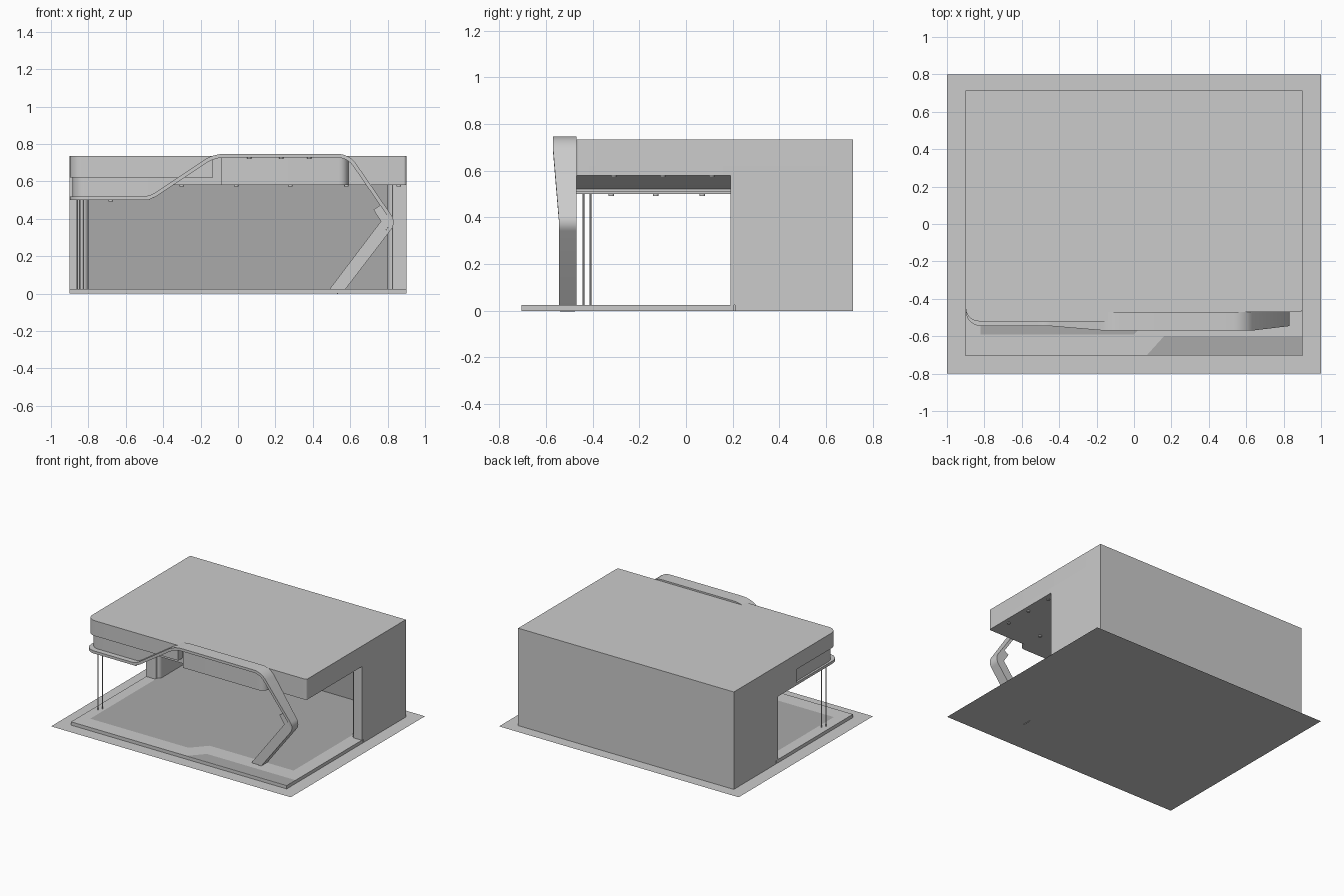
import bpy, bmesh, math
from mathutils import Vector as V

if "Cube" in bpy.data.objects:
    bpy.data.objects.remove(bpy.data.objects["Cube"])


def material(name, g):
    m = bpy.data.materials.new(name)
    m.diffuse_color = (g, g, g, 1)
    m.use_nodes = True
    m.node_tree.nodes["Principled BSDF"].inputs["Base Color"].default_value = m.diffuse_color
    return m


DARK = material("dark_grey", 0.4)


def rounded(pts, closed=True, n=6):
    """2D points (a, b[, cut]); corners with a cut length become smooth arcs."""
    out, count = [], len(pts)
    for i, p in enumerate(pts):
        c = V(p[:2])
        if len(p) < 3 or (not closed and i in (0, count - 1)):
            out.append(c)
            continue
        a = c + (V(pts[i - 1][:2]) - c).normalized() * p[2]
        b = c + (V(pts[(i + 1) % count][:2]) - c).normalized() * p[2]
        for k in range(n + 1):
            t = k / n
            # rational quadratic approximates a circular arc
            w = max(0.1, math.sin((a - c).angle(b - c) / 2))
            d = (1 - t) ** 2 + 2 * w * t * (1 - t) + t * t
            out.append((a * (1 - t) ** 2 + c * 2 * w * t * (1 - t) + b * t * t) / d)
    return out


def finish(name, bm, mat=None):
    bmesh.ops.recalc_face_normals(bm, faces=bm.faces)
    me = bpy.data.meshes.new(name)
    bm.to_mesh(me)
    bm.free()
    ob = bpy.data.objects.new(name, me)
    bpy.context.collection.objects.link(ob)
    if mat:
        me.materials.append(mat)
    return ob


def prism(name, pts, lo, hi, axis="z", mat=None):
    """Extrude a rounded outline along z (outline xy) or along y (outline xz)."""
    bm = bmesh.new()
    place = (lambda p, h: (p.x, p.y, h)) if axis == "z" else (lambda p, h: (p.x, h, p.y))
    f = bm.faces.new([bm.verts.new(place(p, lo)) for p in rounded(pts)])
    g = bmesh.ops.extrude_face_region(bm, geom=[f])["geom"]
    d = V((0, 0, hi - lo)) if axis == "z" else V((0, hi - lo, 0))
    bmesh.ops.translate(bm, verts=[v for v in g if isinstance(v, bmesh.types.BMVert)], vec=d)
    return finish(name, bm, mat)


def box(name, x0, x1, y0, y1, z0, z1, mat=None):
    return prism(name, [(x0, y0), (x1, y0), (x1, y1), (x0, y1)], z0, z1, "z", mat)


def sheet(name, pts, z, mat=None):
    bm = bmesh.new()
    bm.faces.new([bm.verts.new((p[0], p[1], z)) for p in pts])
    ob = finish(name, bm, mat)
    if ob.data.polygons[0].normal.z < 0:
        ob.data.flip_normals()
    return ob


def ribbon(name, path, thick, front, back):
    """Sweep a flat strip along an xz path; front depth varies along it."""
    line = rounded(path, closed=False)
    bm, rings = bmesh.new(), []
    for i, p in enumerate(line):
        d0 = (p - line[i - 1]).normalized() if i else (line[1] - p).normalized()
        d1 = (line[i + 1] - p).normalized() if i < len(line) - 1 else d0
        t = (d0 + d1).normalized()
        nrm = V((-t.y, t.x)) * (thick / 2 / max(0.5, t.dot(d0)))
        a, b, yf = p + nrm, p - nrm, front(p.x, p.y)
        rings.append([bm.verts.new(c) for c in
                      ((a.x, yf, a.y), (a.x, back, a.y), (b.x, back, b.y), (b.x, yf, b.y))])
    for r, s in zip(rings, rings[1:]):
        for k in range(4):
            bm.faces.new((r[k], r[(k + 1) % 4], s[(k + 1) % 4], s[k]))
    bm.faces.new(rings[0])
    bm.faces.new(rings[-1])
    return finish(name, bm)


def cylinder(name, x, y, z0, z1, r, n=16):
    bm = bmesh.new()
    bmesh.ops.create_cone(bm, cap_ends=True, segments=n, radius1=r, radius2=r, depth=z1 - z0)
    bmesh.ops.translate(bm, verts=bm.verts, vec=(x, y, (z0 + z1) / 2))
    return finish(name, bm)


# Ground sheet and raised floor slab
sheet("ground_sheet", [(-1, -.8), (1, -.8), (1, .8), (-1, .8)], 0)
prism("floor_slab", [(-.9, -.705), (.9, -.705), (.9, .205), (.81, .205), (.81, .71),
                     (-.81, .71), (-.81, .205), (-.9, .205)], 0, .025)

# Dark floor inlays
sheet("floor_inlay", [(-.82, -.59), (0, -.59), (.1, -.48), (.8, -.48), (.8, .19),
                      (.8, .7), (-.8, .7), (-.82, .19)], .026, DARK)
sheet("front_inlay", [(.07, -.7), (.9, -.7), (.9, -.6), (.16, -.6)], .026, DARK)

# U-shaped walls, open to the front, with rounded inner ends
prism("walls", [(-.9, .715), (-.9, .21), (-.8, .21, .03), (-.8, .695), (.8, .695),
                (.8, .21, .03), (.9, .21), (.9, .715)], 0, .6)
sheet_back = box("back_panel", -.8, .8, .69, .696, .025, .58, DARK)
for s, side in ((-1, "left"), (1, "right")):
    prism(side + "_wall_trim", [(s * .825, .24), (s * .825, .19, .012), (s * .9, .19), (s * .9, .24)],
          .025, .58)

# Roof slab with proud rounded left front, and right ceiling layer
prism("roof", [(-.9, -.52, .07), (-.135, -.52), (-.135, -.47), (.9, -.47, .015),
               (.9, .715), (-.9, .715)], .62, .735)
prism("right_ceiling", [(-.4, -.47), (.9, -.47, .015), (.9, .22), (-.4, .22)], .58, .62)
box("rear_ceiling", -.9, .9, .205, .715, .58, .62)

# Lowered left canopy: recessed band, flush side, sloped end, rim plate
prism("recessed_band", [(-.885, -.505, .07), (-.45, -.505), (-.45, .2), (-.885, .2)], .51, .62)
box("flush_side", -.9, -.48, -.03, .21, .5, .62)
prism("sloped_canopy_end", [(-.48, .502), (-.35, .585), (-.31, .62), (-.48, .62)], -.505, .2, "y")
prism("rim_plate", [(-.9, -.545, .08), (-.47, -.545), (-.47, .2), (-.9, .2)], .5, .52)

# Projecting fascia box under the ribbon
prism("fascia_box", [(-.09, -.46), (-.09, -.525), (.59, -.525, .05), (.59, -.46)], .58, .73)


# Folded ribbon running over the entrance and down to the floor
def front_edge(x, z):
    s = (x + .45) / .3 if x < 0 else (z - .39) / .3
    return -.545 - .025 * min(1, max(0, s))


ribbon("ribbon", [(-.8, .51), (-.47, .51, .04), (-.13, .737, .06), (.59, .737, .06),
                  (.835, .38, .04), (.553, .012)], .02, front_edge, -.47)
ribbon("ribbon_lining", [(.745, .462), (.795, .386, .02), (.512, .012)], .05,
       lambda x, z: -.54, -.475)

# Thin poles under the left canopy
for x, y in ((-.86, -.44), (-.845, -.41)):
    cylinder("thin_pole", x, y, .025, .505, .004, 12)

# Downlights
for y in (-.31, -.1, .11):
    for x in (-.3, -.01, .28, .58, .86):
        cylinder("ceiling_light", x, y, .573, .585, .012)
for y in (-.32, -.13, .07):
    cylinder("canopy_light", -.68, y, .493, .505, .012)
for x in (.06, .23, .38):
    cylinder("ribbon_light", x, -.547, .722, .73, .012)

# Smooth shading with sharp edges kept
bpy.ops.object.select_all(action="SELECT")
bpy.context.view_layer.objects.active = bpy.data.objects["ribbon"]
bpy.ops.object.shade_smooth_by_angle(angle=math.radians(30))
